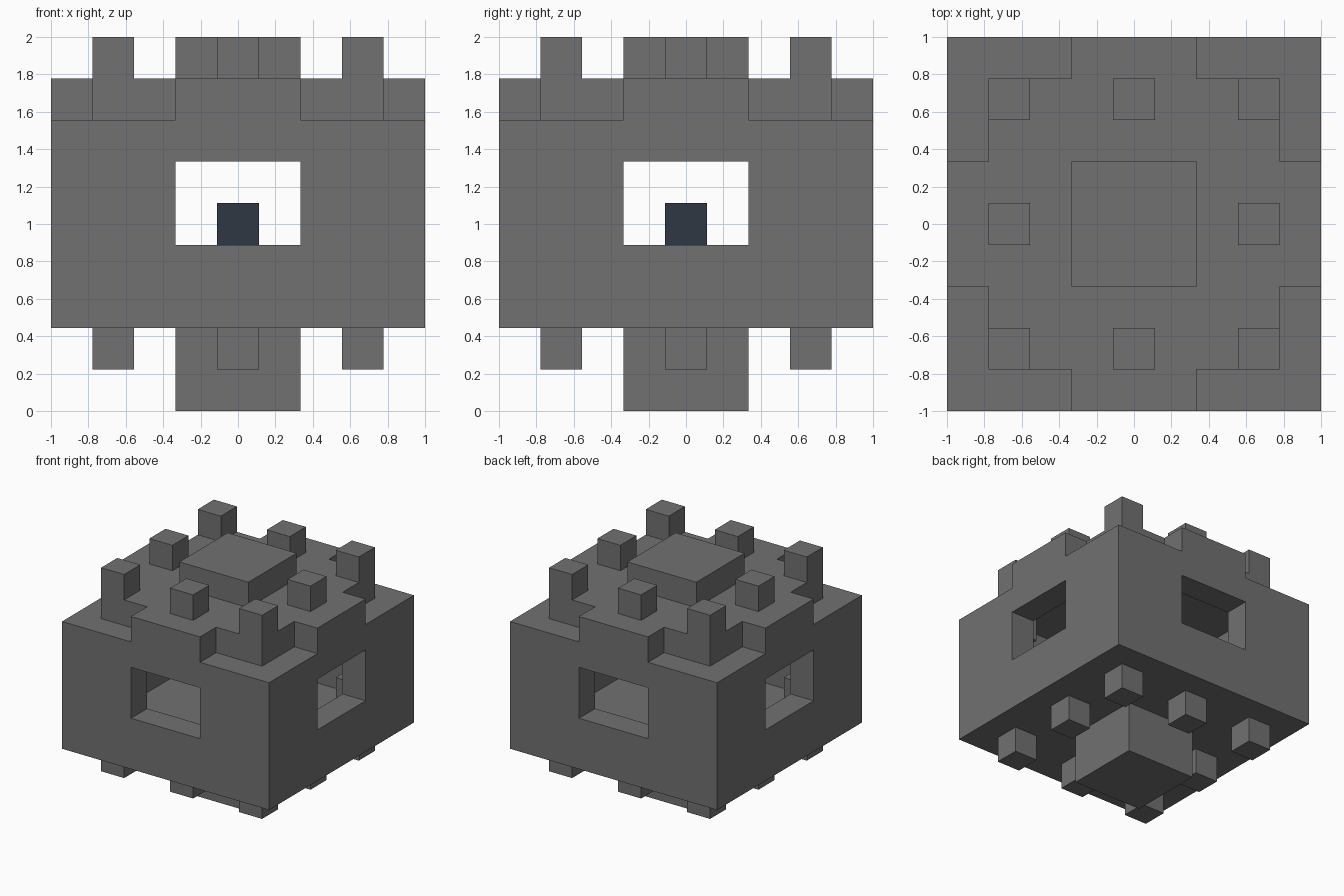
import bpy
import bmesh
import math
from itertools import product
from mathutils import Vector

old = bpy.data.objects.get("Cube")
if old:
    bpy.data.objects.remove(old, do_unlink=True)

N = 9            # blocks along each side
U = 2 / N        # block size


def make_material(name, rgb):
    mat = bpy.data.materials.new(name)
    mat.use_nodes = True
    color = (*rgb, 1)
    mat.diffuse_color = color
    bsdf = next(n for n in mat.node_tree.nodes if n.type == 'BSDF_PRINCIPLED')
    bsdf.inputs["Base Color"].default_value = color
    return mat


def box(x, y, z):
    """Block cells inside half-open ranges."""
    return set(product(range(*x), range(*y), range(*z)))


def build(name, cells, mat):
    """Make one clean mesh from the outer faces of a set of blocks."""
    bm = bmesh.new()
    corners = {}

    def corner(p):
        key = tuple(round(c) for c in p)
        if key not in corners:
            x, y, z = key
            corners[key] = bm.verts.new((x * U - 1, y * U - 1, z * U))
        return corners[key]

    for cell in sorted(cells):
        for axis, side in product(range(3), (0, 1)):
            neighbour = list(cell)
            neighbour[axis] += 2 * side - 1
            if tuple(neighbour) in cells:
                continue
            a, b = Vector(), Vector()
            a[(axis + 1) % 3] = 1
            b[(axis + 2) % 3] = 1
            start = Vector(cell)
            start[axis] += side
            loop = [start, start + a, start + a + b, start + b]
            if not side:
                loop.reverse()
            bm.faces.new([corner(p) for p in loop])
    bmesh.ops.dissolve_limit(bm, angle_limit=math.radians(1),
                             verts=bm.verts[:], edges=bm.edges[:])
    bmesh.ops.recalc_face_normals(bm, faces=bm.faces[:])
    mesh = bpy.data.meshes.new(name)
    bm.to_mesh(mesh)
    bm.free()
    mesh.materials.append(mat)
    obj = bpy.data.objects.new(name, mesh)
    bpy.context.collection.objects.link(obj)
    return obj


grey = make_material("stone grey", (0.165, 0.165, 0.165))
navy = make_material("dark slate blue", (0.028, 0.039, 0.055))

full, inner, middle = (0, N), (1, N - 1), (3, 6)

# Hollow body with a window in each side
shell = box(full, full, (2, 7))
shell -= box(inner, inner, (3, 7))
shell -= box(middle, full, (4, 6))
shell -= box(full, middle, (4, 6))

# Roof slab with a tab reaching each side
shell |= box(inner, inner, (7, 8))
shell |= box(middle, full, (7, 8)) | box(full, middle, (7, 8))

# Central cap and foot
shell |= box(middle, middle, (8, 9)) | box(middle, middle, (0, 2))

# Ring of pegs above and below, and blocks in the inner corners
for i, j in product((1, 4, 7), repeat=2):
    if (i, j) == (4, 4):
        continue
    levels = [8, 1]
    if i != 4 and j != 4:
        levels += [3, 6]
    shell |= {(i, j, k) for k in levels}

build("block_shell", shell, grey)

# Dark core standing inside
build("core", box((4, 5), (4, 5), (3, 5)), navy)
